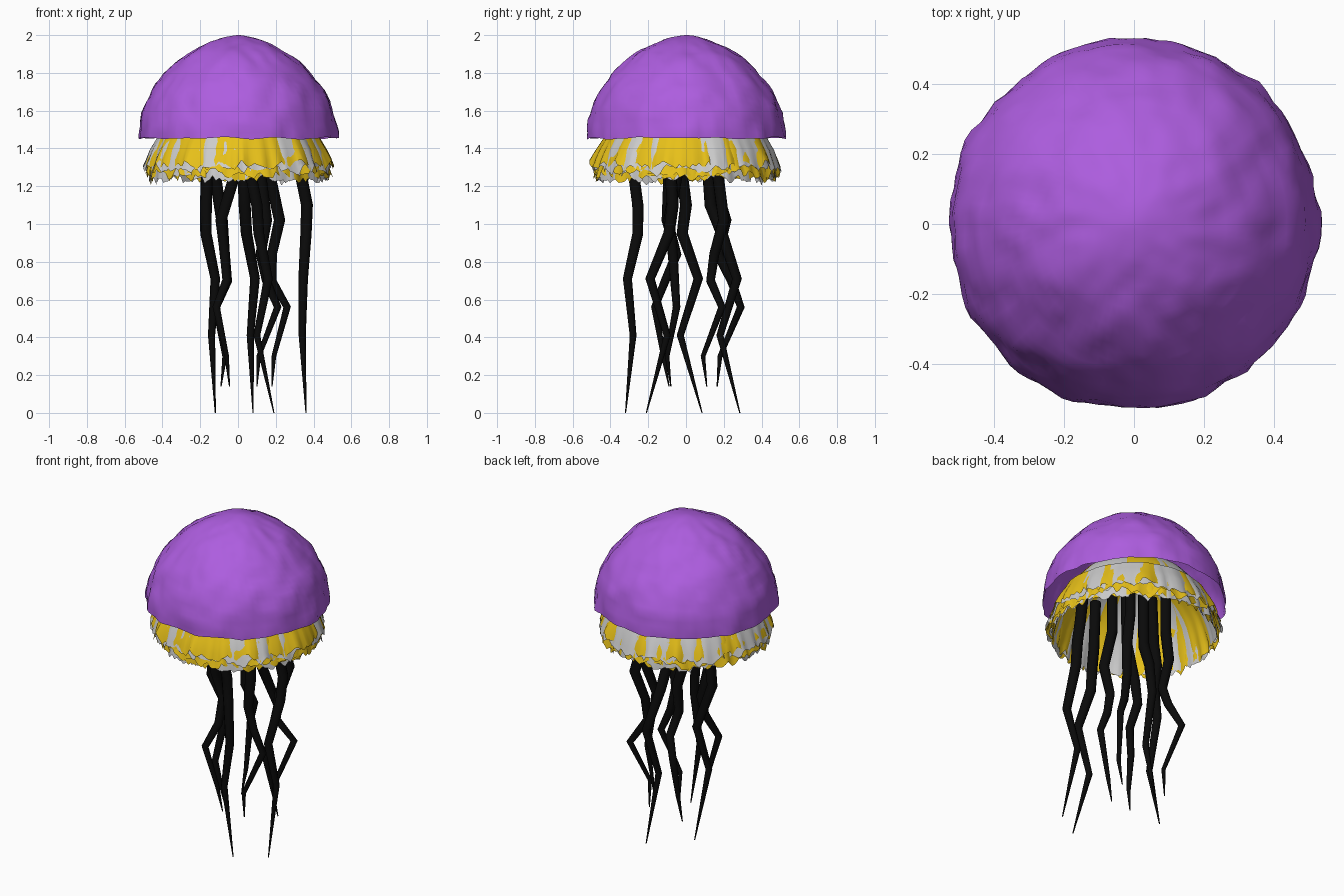
import bpy, bmesh
from math import sin, cos, pi
from mathutils import Vector, noise

if "Cube" in bpy.data.objects:
    bpy.data.objects.remove(bpy.data.objects["Cube"])


def material(name, rgb):
    m = bpy.data.materials.new(name)
    m.diffuse_color = (*rgb, 1)
    m.use_nodes = True
    m.node_tree.nodes["Principled BSDF"].inputs["Base Color"].default_value = m.diffuse_color
    return m


PURPLE = material("purple", (0.42, 0.11, 0.74))
YELLOW = material("yellow", (0.80, 0.53, 0.01))
BLACK = material("black", (0.003, 0.003, 0.003))


def wave(a, freq, seed):
    """Noise that closes on itself around the axis."""
    return noise.noise(Vector((cos(a) * freq, sin(a) * freq, seed)))


def revolve(name, profile, sides, shape, mat=None):
    """Spin a profile downwards; shape(r, z, angle) bends each point."""
    bm = bmesh.new()
    closed = profile[0][0] == 0
    rings = []
    for r, z in profile[closed:]:
        ring = []
        for i in range(sides):
            a = 2 * pi * i / sides
            rr, zz = shape(r, z, a)
            ring.append(bm.verts.new((rr * cos(a), rr * sin(a), zz)))
        rings.append(ring)
    if closed:
        apex = bm.verts.new((0, 0, profile[0][1]))
    for i in range(sides):
        j = (i + 1) % sides
        if closed:
            bm.faces.new((apex, rings[0][i], rings[0][j]))
        for p, q in zip(rings, rings[1:]):
            bm.faces.new((p[i], q[i], q[j], p[j]))
    me = bpy.data.meshes.new(name)
    bm.to_mesh(me)
    bm.free()
    ob = bpy.data.objects.new(name, me)
    bpy.context.collection.objects.link(ob)
    if mat:
        me.materials.append(mat)
    me.shade_smooth()
    return ob


# Bell: lumpy purple dome with an uneven rim
def bell_shape(r, z, a):
    p = Vector((r * cos(a), r * sin(a), z))
    lump = 0.020 * noise.noise(p * 7) + 0.016 * noise.noise(p * 16)
    rim = max(0, 1 - (z - 1.46) / 0.12)
    return (r * (1 + lump) + 0.012 * rim * wave(a, 7, 3),
            z + 0.4 * lump * (1 - rim) * min(1, r * 8) + 0.012 * rim * wave(a, 4, 8))


RINGS = 26
bell_profile = [(0, 2.0)] + [
    (0.527 * cos(t) ** 1.22, 1.455 + 0.545 * sin(t))
    for t in (pi / 2 * (1 - k / RINGS) for k in range(1, RINGS + 1))]
revolve("bell", bell_profile, 96, bell_shape, PURPLE)


# Frills: interwoven grey and yellow sheets with ragged hems
def frill_shape(seed, bottom):
    def shape(r, z, a):
        low = min(1, max(0, (1.62 - z) / (1.62 - bottom)))
        ripple = 0.014 * wave(a, 3.5, seed) + 0.016 * low * wave(a, 9, seed + 5)
        hem = low ** 4 * (0.045 * wave(a, 10, seed + 9) + 0.028 * wave(a, 22, seed))
        return r + ripple * (0.3 + low) * min(1, r * 3), z + hem
    return shape


def frill(name, profile, drop, seed, mat=None):
    """A sheet whose hem (last two rings) hangs lower by drop."""
    prof = [(r, z - drop * (i >= len(profile) - 2)) for i, (r, z) in enumerate(profile)]
    revolve(name, prof, 180, frill_shape(seed, prof[-1][1]), mat)


dome = [(0, 1.72), (0.13, 1.70), (0.23, 1.66), (0.31, 1.60), (0.37, 1.53),
        (0.41, 1.47), (0.438, 1.40), (0.456, 1.34), (0.468, 1.29), (0.474, 1.24)]
band = [(0.41, 1.49), (0.435, 1.44), (0.463, 1.39), (0.483, 1.345), (0.495, 1.31)]
frill("grey_inner_frill", dome, 0.0, 1.3)
frill("yellow_inner_frill", dome, -0.01, 14.7, YELLOW)
frill("grey_outer_frill", band, 0.02, 27.4)
frill("yellow_outer_frill", [(r + 0.002, z) for r, z in band], 0.0, 41.9, YELLOW)
frill("yellow_middle_frill", [(r - 0.006, z) for r, z in band], 0.045, 58.2, YELLOW)


# Tentacles: tapering bent strands, (x, y) at each shared height
def tentacle(name, heights, path):
    cu = bpy.data.curves.new(name, "CURVE")
    cu.dimensions = "3D"
    cu.bevel_depth = 1
    cu.bevel_resolution = 2
    cu.use_fill_caps = True
    sp = cu.splines.new("POLY")
    sp.points.add(len(path) - 1)
    z0 = heights[0]
    for pt, z, (x, y) in zip(sp.points, heights, path):
        pt.co = (x, y, z, 1)
        pt.radius = 0.003 + 0.029 * min(1, (z - z0) / (1.05 - z0)) ** 0.62
    cu.materials.append(BLACK)
    ob = bpy.data.objects.new(name, cu)
    bpy.context.collection.objects.link(ob)


LONG = (0.0, 0.41, 0.71, 0.95, 1.10, 1.25, 1.55)
SHORT = (0.14, 0.30, 0.56, 0.70, 0.84, 1.02, 1.25, 1.55)
long_paths = [
    [(.36, -.21), (.34, -.10), (.345, -.19), (.36, -.09), (.365, -.07), (.335, -.08), (.30, -.08)],
    [(.19, -.32), (.10, -.28), (.16, -.31), (.11, -.255), (.10, -.255), (.07, -.275), (.07, -.26)],
    [(-.12, .085), (-.14, -.03), (-.12, .065), (-.17, -.02), (-.17, 0), (-.165, -.02), (-.15, -.02)],
    [(.08, .285), (.065, .18), (.09, .27), (.045, .19), (.035, .13), (.03, .12), (.03, .12)],
]
short_paths = [
    [(.10, -.08), (.11, -.10), (.21, -.05), (.15, -.06), (.12, -.07), (.15, -.09), (.12, -.05), (.12, -.05)],
    [(-.045, -.09), (-.06, -.12), (-.115, -.165), (-.06, -.11), (-.07, -.05), (-.09, -.10), (-.02, -.09), (-.02, -.09)],
    [(-.09, .165), (-.07, .18), (-.115, .29), (-.055, .24), (-.07, .17), (-.085, .21), (-.12, .14), (-.12, .14)],
    [(.18, .11), (.19, .09), (.26, .19), (.18, .13), (.18, .15), (.22, .20), (.17, .17), (.17, .17)],
]
for i, p in enumerate(long_paths):
    tentacle(f"long_tentacle_{i + 1}", LONG, p)
for i, p in enumerate(short_paths):
    tentacle(f"short_tentacle_{i + 1}", SHORT, p)
